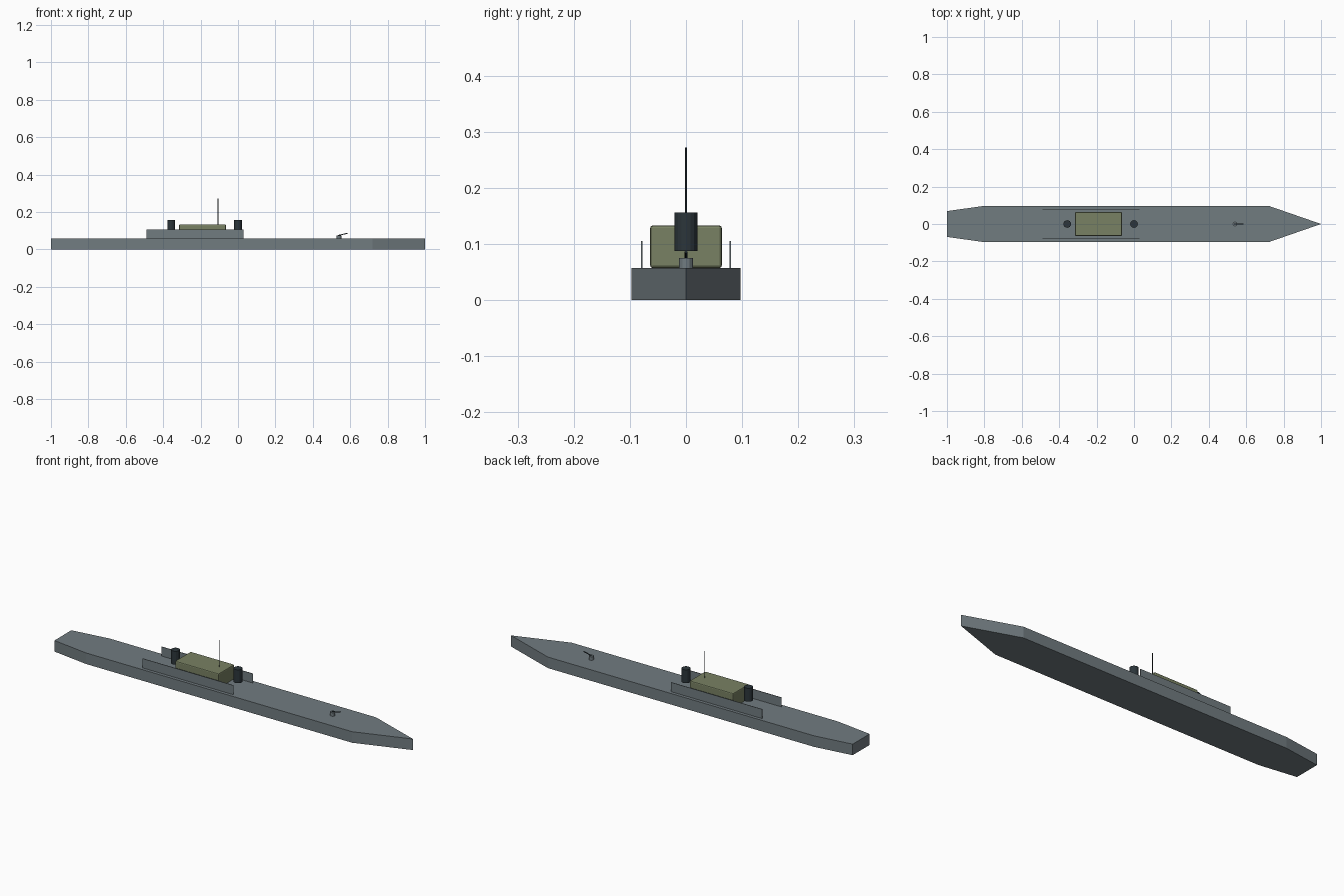
import bpy
import bmesh
from math import radians
from mathutils import Vector

cube = bpy.data.objects.get("Cube")
if cube:
    bpy.data.objects.remove(cube, do_unlink=True)


def material(name, rgb):
    m = bpy.data.materials.new(name)
    m.use_nodes = True
    m.diffuse_color = (*rgb, 1)
    bsdf = next(n for n in m.node_tree.nodes if n.type == 'BSDF_PRINCIPLED')
    bsdf.inputs["Base Color"].default_value = (*rgb, 1)
    return m


GREY = material("hull grey", (0.165, 0.2, 0.217))
OLIVE = material("olive", (0.19, 0.22, 0.125))
DARK = material("dark slate", (0.025, 0.036, 0.043))


def finish(bm, name, mat):
    bmesh.ops.recalc_face_normals(bm, faces=bm.faces)
    mesh = bpy.data.meshes.new(name)
    bm.to_mesh(mesh)
    bm.free()
    mesh.materials.append(mat)
    obj = bpy.data.objects.new(name, mesh)
    bpy.context.collection.objects.link(obj)
    return obj


def box(name, low, high, mat):
    bm = bmesh.new()
    bmesh.ops.create_cube(bm, size=1)
    low, high = Vector(low), Vector(high)
    for v in bm.verts:
        v.co = (low + high) / 2 + v.co * (high - low)
    return finish(bm, name, mat)


def rod(name, start, end, radius, sides, mat):
    """Cylinder between two points."""
    start, end = Vector(start), Vector(end)
    axis = end - start
    bm = bmesh.new()
    bmesh.ops.create_cone(bm, cap_ends=True, segments=sides, radius1=radius,
                          radius2=radius, depth=axis.length)
    turn = Vector((0, 0, 1)).rotation_difference(axis)
    for v in bm.verts:
        v.co = (start + end) / 2 + turn @ v.co
    return finish(bm, name, mat)


# Hull: deck outline mirrored across the keel line and extruded upwards
DECK = 0.057
half = [(-1, 0.069), (-0.8, 0.097), (0.72, 0.097)]
outline = half + [(1, 0)] + [(x, -y) for x, y in reversed(half)]
bm = bmesh.new()
bottom = bm.faces.new([bm.verts.new((x, y, 0)) for x, y in outline])
top = bmesh.ops.extrude_face_region(bm, geom=[bottom], use_keep_orig=True)
bmesh.ops.translate(bm, vec=(0, 0, DECK),
                    verts=[g for g in top["geom"] if isinstance(g, bmesh.types.BMVert)])
finish(bm, "hull", GREY)

# Side screens along the deck edges
for side, y in (("left", 0.079), ("right", -0.079)):
    box(side + "_screen", (-0.49, y - 0.0013, DECK), (0.03, y + 0.0013, 0.105), GREY)

# Deckhouse with softened edges
house = box("deckhouse", (-0.315, -0.064, DECK), (-0.065, 0.064, 0.133), OLIVE)
bevel = house.modifiers.new("soft edges", 'BEVEL')
bevel.width = 0.005
bevel.segments = 2
bevel.limit_method = 'ANGLE'
bevel.angle_limit = radians(40)

# Funnels at each end of the deckhouse
for name, x in (("aft_funnel", -0.357), ("fore_funnel", 0)):
    rod(name, (x, 0, 0.087), (x, 0, 0.156), 0.0205, 16, DARK)

# Mast
rod("mast", (-0.107, 0, 0.12), (-0.107, 0, 0.272), 0.0016, 8, DARK)

# Bow gun
rod("gun_base", (0.54, 0, DECK), (0.54, 0, 0.075), 0.0125, 12, GREY)
rod("gun_barrel", (0.535, 0, 0.074), (0.585, 0, 0.086), 0.0025, 8, DARK)
